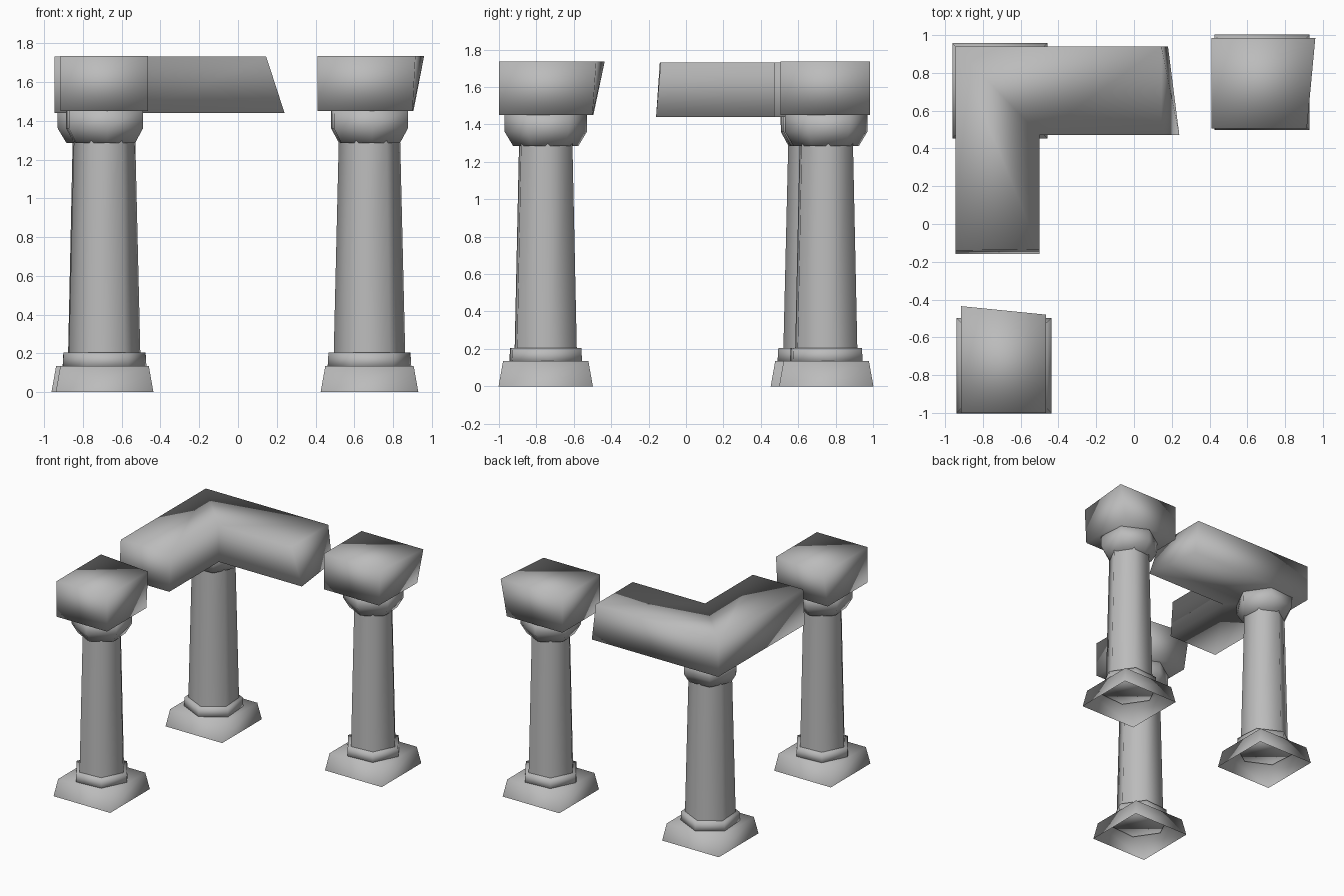
import bpy, bmesh, math

cube = bpy.data.objects.get("Cube")
if cube:
    bpy.data.objects.remove(cube, do_unlink=True)

stone = bpy.data.materials.new("grey_stone")
stone.use_nodes = True
GREY = (0.5, 0.5, 0.5, 1)
stone.diffuse_color = GREY
stone.node_tree.nodes["Principled BSDF"].inputs["Base Color"].default_value = GREY


def loft(name, rings, bottom=True, top=True):
    """Join matching rings of points from bottom to top, smooth shaded."""
    bm = bmesh.new()
    loops = [[bm.verts.new(p) for p in ring] for ring in rings]
    for low, high in zip(loops, loops[1:]):
        for i in range(len(low)):
            j = (i + 1) % len(low)
            bm.faces.new((low[i], low[j], high[j], high[i]))
    if bottom:
        bm.faces.new(loops[0][::-1])
    if top:
        bm.faces.new(loops[-1])
    bmesh.ops.recalc_face_normals(bm, faces=bm.faces)
    for f in bm.faces:
        f.smooth = True
    mesh = bpy.data.meshes.new(name)
    bm.to_mesh(mesh)
    bm.free()
    mesh.materials.append(stone)
    obj = bpy.data.objects.new(name, mesh)
    bpy.context.collection.objects.link(obj)
    return obj


def ring(cx, cy, z, r, sides, turn):
    angles = [math.radians(turn + 360 * i / sides) for i in range(sides)]
    return [(cx + r * math.cos(a), cy + r * math.sin(a), z) for a in angles]


def column(place, cx, cy, turn):
    """Square open foot, hexagonal collar, tapered shaft, flared capital."""
    def part(name, profile, sides, spin, **caps):
        loft(place + "_" + name,
             [ring(cx, cy, z, r, sides, spin) for z, r in profile], **caps)

    root2 = math.sqrt(2)
    part("foot", [(0, 0.252 * root2), (0.135, 0.228 * root2)], 4, 45, bottom=False)
    part("collar", [(0.12, 0.217), (0.205, 0.212)], 6, turn)
    part("shaft", [(0.15, 0.186), (1.33, 0.158)], 6, turn, bottom=False, top=False)
    part("capital", [(1.285, 0.175), (1.36, 0.22), (1.46, 0.222)], 6, turn + 30)


column("front", -0.688, -0.75, 4)
column("back_right", 0.678, 0.75, 4)
column("corner", -0.71, 0.705, 94)

# Broken blocks on the two free columns
def at(points, z):
    return [(x, y, z) for x, y in points]


loft("front_block", [
    at([(-0.915, -1), (-0.465, -1), (-0.465, -0.5), (-0.915, -0.495)], 1.45),
    at([(-0.915, -1), (-0.465, -1), (-0.465, -0.48), (-0.915, -0.435)], 1.735)])
loft("back_right_block", [
    at([(0.41, 0.505), (0.9, 0.505), (0.905, 0.985), (0.41, 0.985)], 1.45),
    at([(0.41, 0.505), (0.915, 0.505), (0.96, 0.985), (0.41, 0.985)], 1.735)])

# Corner beam with slanted broken ends
def elbow(end_front, end_back, end_left, end_right, z):
    return at([(-0.945, end_left), (-0.5, end_right), (-0.5, 0.47),
               (end_front, 0.47), (end_back, 0.94), (-0.945, 0.94)], z)


loft("corner_beam", [elbow(0.24, 0.18, -0.16, -0.16, 1.44),
                     elbow(0.145, 0.145, -0.14, -0.135, 1.732)])
